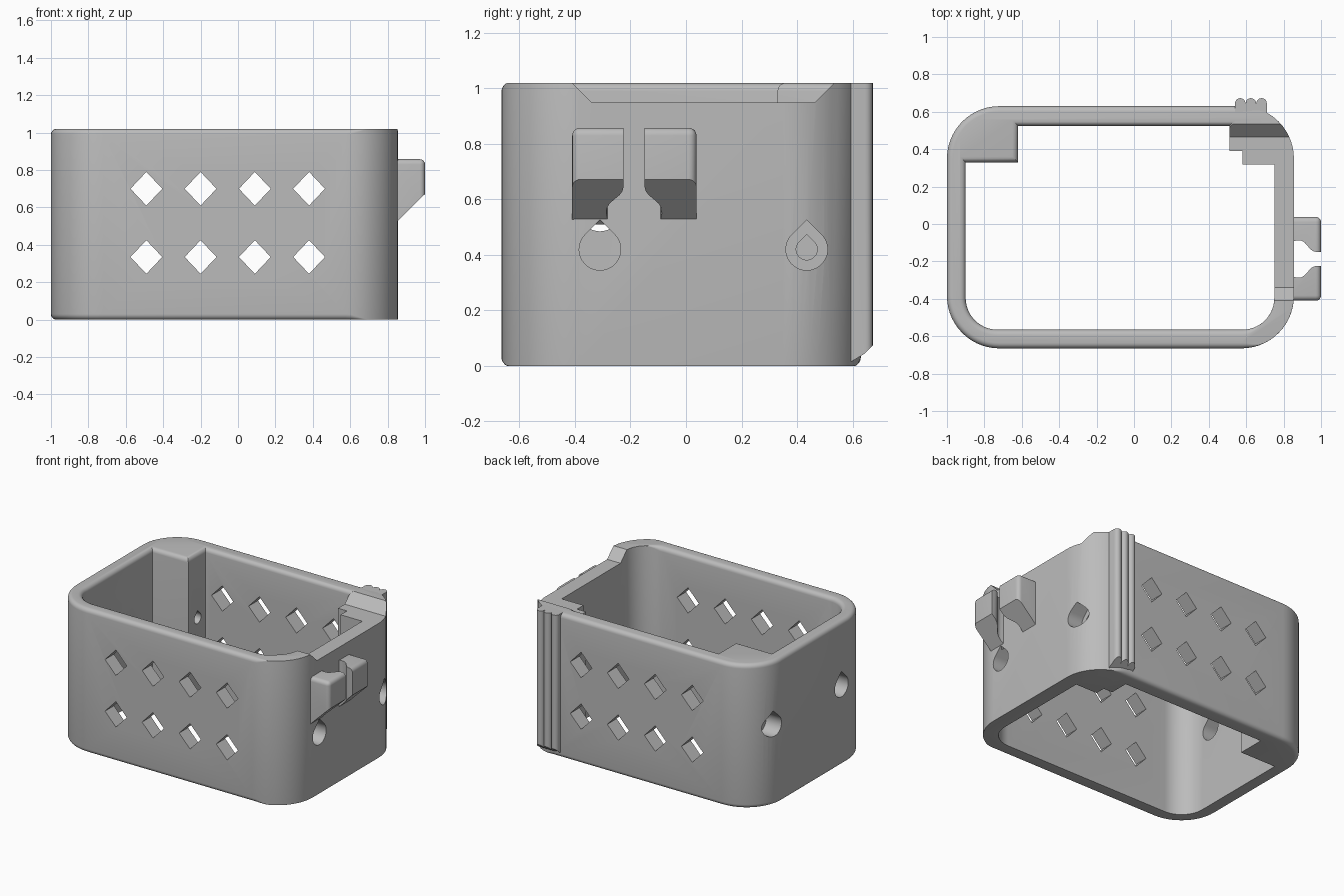
import bpy, bmesh, math
from mathutils import Vector

if "Cube" in bpy.data.objects:
    bpy.data.objects.remove(bpy.data.objects["Cube"])

H, R = 1.02, 0.03          # body height, rim fillet
grey = bpy.data.materials.new("light_grey")
grey.diffuse_color = (0.5, 0.5, 0.5, 1)
grey.use_nodes = True
grey.node_tree.nodes["Principled BSDF"].inputs["Base Color"].default_value = grey.diffuse_color


def loft(name, rings):
    """Closed solid through rings of equal point count."""
    bm = bmesh.new()
    vs = [[bm.verts.new(p) for p in ring] for ring in rings]
    n = len(vs[0])
    for a, b in zip(vs, vs[1:]):
        for i in range(n):
            j = (i + 1) % n
            bm.faces.new((a[i], a[j], b[j], b[i]))
    bm.faces.new(vs[0][::-1])
    bm.faces.new(vs[-1])
    bmesh.ops.recalc_face_normals(bm, faces=bm.faces)
    me = bpy.data.meshes.new(name)
    bm.to_mesh(me)
    bm.free()
    ob = bpy.data.objects.new(name, me)
    bpy.context.collection.objects.link(ob)
    me.materials.append(grey)
    return ob


def prism(name, pts, axis, lo, hi):
    """Extrude a 2D profile along an axis."""
    place = {'x': lambda p, t: (t, p[0], p[1]),
             'y': lambda p, t: (p[0], t, p[1]),
             'z': lambda p, t: (p[0], p[1], t)}[axis]
    return loft(name, [[place(p, t) for p in pts] for t in (lo, hi)])


def cut(target, cutters):
    bpy.context.view_layer.objects.active = target
    for c in cutters:
        c.hide_render = True
        m = target.modifiers.new("cut", 'BOOLEAN')
        m.operation, m.solver, m.object = 'DIFFERENCE', 'EXACT', c
        bpy.ops.object.modifier_apply(modifier=m.name)
        bpy.data.objects.remove(c)


def smooth(ob):
    bpy.ops.object.select_all(action='DESELECT')
    ob.select_set(True)
    bpy.context.view_layer.objects.active = ob
    bpy.ops.object.shade_smooth_by_angle(angle=math.radians(30))


def arc(cx, cy, r, a0, a1, n=14):
    return [(cx + r * math.cos(math.radians(a0 + (a1 - a0) * i / n)),
             cy + r * math.sin(math.radians(a0 + (a1 - a0) * i / n)))
            for i in range(n + 1)]


def fillet(x):
    """Rim fillet fades out towards the right wall."""
    return max(0.001, R * min(1, (0.69 - x) / 0.09))


def offset(pts, amount):
    """Mitred outward offset of a counter-clockwise outline."""
    out = []
    for i, p in enumerate(pts):
        a, b, c = Vector(pts[i - 1]), Vector(p), Vector(pts[(i + 1) % len(pts)])
        d1, d2 = (b - a).normalized(), (c - b).normalized()
        n1, n2 = Vector((d1.y, -d1.x)), Vector((d2.y, -d2.x))
        out.append(b + (n1 + n2) / (1 + n1.dot(n2)) * amount(p[0]))
    return out


def ring(pts, off, z):
    return [(q.x, q.y, z(p[0])) for p, q in zip(pts, offset(pts, off))]


# Body: rounded rectangle with filleted rims
r = 0.28
outer = (arc(0.855 - r, -0.665 + r, r, -90, 0) + arc(0.855 - r, 0.63 - r, r, 0, 90)
         + arc(-1 + r, 0.63 - r, r, 90, 180) + arc(-1 + r, -0.665 + r, r, 180, 270))
angles = [math.pi / 2 * i / 5 for i in range(6)]
rings = [ring(outer, lambda x: -fillet(x) * (1 - math.sin(a)),
              lambda x: fillet(x) * (1 - math.cos(a))) for a in angles]
rings += [ring(outer, lambda x: -fillet(x) * (1 - math.sin(a)),
               lambda x: H - fillet(x) * (1 - math.cos(a))) for a in angles[::-1]]
body = loft("body", rings)

# Inner opening, leaving solid blocks in the two back corners
r = 0.17
inner = (arc(0.75 - r, -0.565 + r, r, -90, 0)
         + [(0.75, 0.318), (0.58, 0.318), (0.58, 0.39), (0.51, 0.39), (0.51, 0.525),
            (-0.62, 0.525), (-0.62, 0.33), (-0.9, 0.33)]
         + arc(-0.9 + r, -0.565 + r, r, 180, 270))
rings = [ring(inner, lambda x: 0, lambda x: -0.2)]
rings += [ring(inner, lambda x: fillet(x) * (1 - math.cos(a)),
               lambda x: H - fillet(x) * (1 - math.sin(a))) for a in angles]
rings.append(ring(inner, fillet, lambda x: H + 0.2))
cutters = [loft("opening_cutter", rings)]

# Sloped notch along the top of the right wall
cutters.append(prism("notch_cutter", [(-0.34, 0.95), (0.465, 0.95), (0.635, 1.12), (-0.51, 1.12)],
                     'x', 0.505, 1.1))

# Diamond vents through front and back walls
for x in (-0.49, -0.2, 0.09, 0.38):
    for z in (0.335, 0.7):
        cutters.append(prism("vent_cutter", [(x - 0.085, z), (x, z - 0.09), (x + 0.085, z), (x, z + 0.09)],
                             'y', -0.9, 0.9))


# Teardrop screw holes, stepped where they pass the corner blocks
def teardrop(y, z, r, lo, hi):
    pts = arc(y, z, r, 135, 405, 28) + [(y, z + r * math.sqrt(2))]
    cutters.append(prism("hole_cutter", pts, 'x', lo, hi))


teardrop(-0.31, 0.42, 0.075, 0.6, 1.1)
teardrop(0.435, 0.42, 0.075, 0.74, 1.1)
teardrop(0.435, 0.42, 0.038, 0.4, 0.8)
teardrop(-0.31, 0.56, 0.075, -1.1, -0.8)
teardrop(0.435, 0.56, 0.075, -1.1, -0.88)
teardrop(0.435, 0.56, 0.038, -0.95, -0.5)
cut(body, cutters)
smooth(body)

# Cable clip: wedge-bottomed lug split by a vertical keyhole slot
clip = prism("cable_clip", [(0.835, 0.51), (1.0, 0.672), (1.0, 0.858), (0.835, 0.858)], 'y', -0.41, 0.038)
bm = bmesh.new()
bm.from_mesh(clip.data)
edges = []
for e in bm.edges:
    mid = (e.verts[0].co + e.verts[1].co) / 2
    if mid.z > 0.69 and mid.x > 0.87:
        edges.append(e)
bmesh.ops.bevel(bm, geom=edges, offset=0.028, segments=5, profile=0.5, affect='EDGES')
bm.to_mesh(clip.data)
bm.free()
half = [(0.80, 0.088), (0.855, 0.096), (0.875, 0.1), (0.895, 0.098), (0.912, 0.088),
        (0.928, 0.07), (0.943, 0.052), (0.957, 0.042), (0.972, 0.038), (1.1, 0.038)]
slot = [(x, -0.187 - w) for x, w in half] + [(x, -0.187 + w) for x, w in half[::-1]]
cut(clip, [prism("slot_cutter", slot, 'z', 0.3, 1.1)])
smooth(clip)

# Grip ribs: three rounded ridges on the back, chamfered at the bottom
profile = [(0.54, 0.57), (0.71, 0.57)]
for cx in (0.682, 0.625, 0.568):
    profile += arc(cx, 0.645, 0.028, 0, 180, 10)
ribs = loft("grip_ribs", [[(x, y, max(0, y - 0.6)) for x, y in profile],
                          [(x, y, H) for x, y in profile]])
smooth(ribs)
